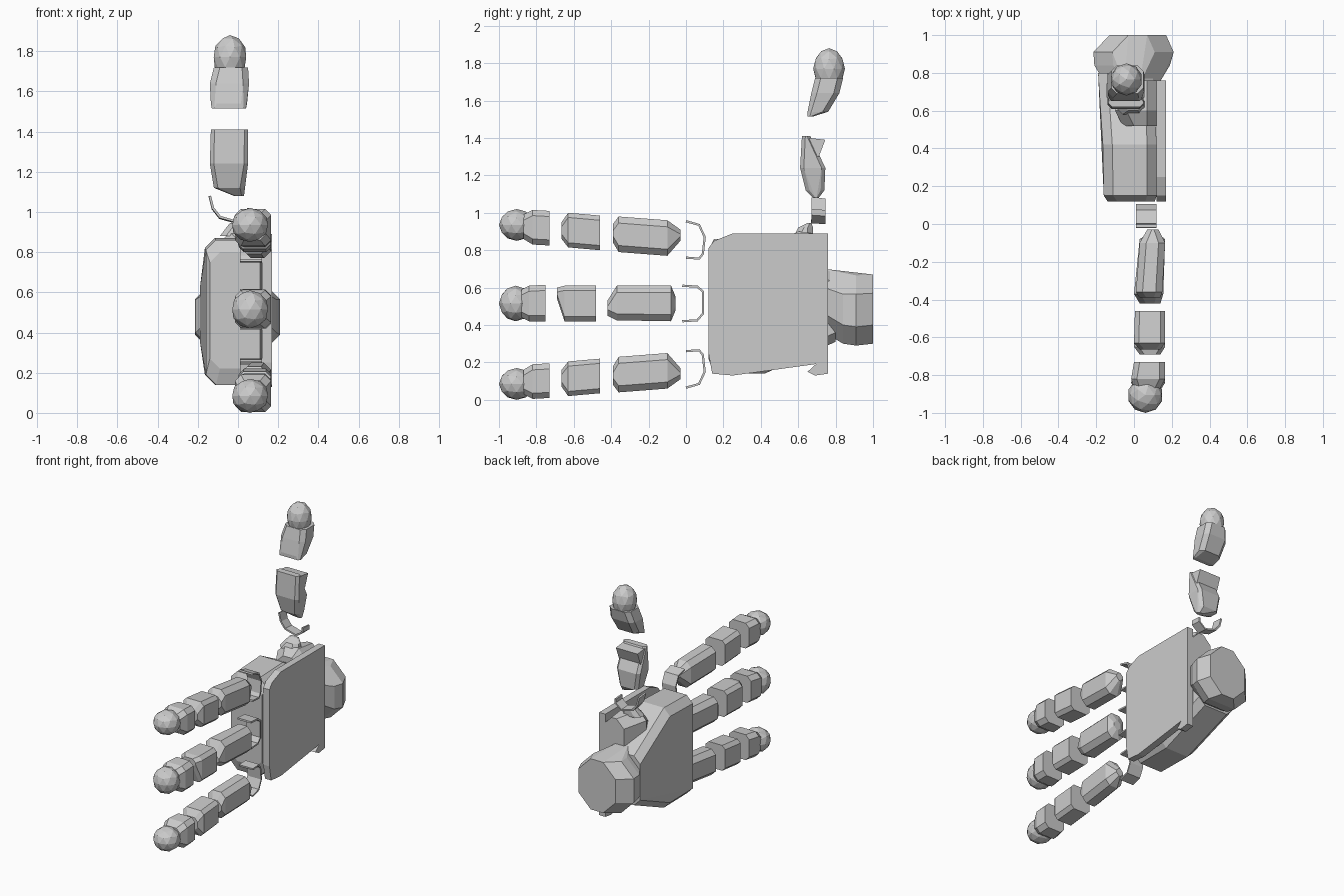
import bpy, bmesh, math
from mathutils import Vector


def finish(name, bm):
    bmesh.ops.recalc_face_normals(bm, faces=bm.faces)
    me = bpy.data.meshes.new(name)
    bm.to_mesh(me)
    bm.free()
    ob = bpy.data.objects.new(name, me)
    bpy.context.collection.objects.link(ob)
    return ob


def hull(name, points):
    bm = bmesh.new()
    for p in points:
        bm.verts.new(p)
    r = bmesh.ops.convex_hull(bm, input=bm.verts)
    junk = {g for g in r["geom_interior"] + r["geom_unused"] if isinstance(g, bmesh.types.BMVert)}
    bmesh.ops.delete(bm, geom=list(junk), context='VERTS')
    return finish(name, bm)


def chamfered(u0, u1, v0, v1, c):
    c = min(c, (u1 - u0) * 0.4, (v1 - v0) * 0.4)
    return [(u0 + c, v0), (u1 - c, v0), (u1, v0 + c), (u1, v1 - c),
            (u1 - c, v1), (u0 + c, v1), (u0, v1 - c), (u0, v0 + c)]


def along_y(name, rings, c=0.03, mirror=False):
    # rings: (y, x0, x1, z0, z1); mirror flips about the middle finger
    pts = [Vector((u, y, 1.02 - v if mirror else v))
           for y, x0, x1, z0, z1 in rings for u, v in chamfered(x0, x1, z0, z1, c)]
    return hull(name, pts)


def along_z(name, rings, c=0.03):
    # rings: (z, x0, x1, y0, y1)
    return hull(name, [Vector((u, v, z)) for z, x0, x1, y0, y1 in rings
                       for u, v in chamfered(x0, x1, y0, y1, c)])


def tip_ball(name, centre, size):
    bm = bmesh.new()
    bmesh.ops.create_icosphere(bm, subdivisions=2, radius=1)
    for v in bm.verts:
        v.co = Vector([c + a * s for c, a, s in zip(centre, v.co, size)])
    return finish(name, bm)


def shell(name, a, b, thickness=0.012):
    # thin curved strip between two matching paths
    bm = bmesh.new()
    va = [bm.verts.new(p) for p in a]
    vb = [bm.verts.new(p) for p in b]
    for i in range(len(a) - 1):
        bm.faces.new((va[i], va[i + 1], vb[i + 1], vb[i]))
    ob = finish(name, bm)
    m = ob.modifiers.new("thickness", 'SOLIDIFY')
    m.thickness = thickness
    m.offset = 0
    return ob


# palm body, tapering back toward the wrist
along_y("palm_body", [(0.12, -0.14, 0.11, 0.22, 0.80), (0.15, -0.16, 0.12, 0.14, 0.86),
                      (0.42, -0.165, 0.12, 0.14, 0.87), (0.80, -0.19, 0.10, 0.31, 0.67)], 0.05)

# faceted wrist
along_y("wrist", [(0.74, -0.15, 0.13, 0.36, 0.70), (0.84, -0.21, 0.19, 0.30, 0.665),
                  (0.91, -0.215, 0.21, 0.29, 0.665), (1.0, -0.13, 0.17, 0.30, 0.67)], 0.10)

# outer palm plate
outline = [(0.12, 0.25), (0.14, 0.14), (0.25, 0.13), (0.64, 0.19), (0.76, 0.20),
           (0.76, 0.89), (0.25, 0.89), (0.15, 0.85), (0.12, 0.81)]
hull("palm_plate", [Vector((x, y, z)) for x in (0.12, 0.17) for y, z in outline])
hull("palm_plate_heel", [Vector((x, y, z)) for x in (0.12, 0.17)
                         for y, z in [(0.65, 0.15), (0.69, 0.13), (0.76, 0.14), (0.76, 0.25)]])

# thumb mount
along_y("thumb_mount", [(0.52, -0.06, 0.13, 0.50, 0.86), (0.60, -0.10, 0.13, 0.45, 0.90),
                        (0.76, -0.03, 0.13, 0.45, 0.88)], 0.06)
along_z("thumb_root", [(0.88, -0.09, 0.06, 0.58, 0.68), (0.92, -0.06, 0.05, 0.60, 0.68),
                       (0.945, -0.04, 0.03, 0.65, 0.67)])

# thumb hinge shell
hook = [(-0.14, 1.08), (-0.125, 1.02), (-0.09, 0.975), (0.0, 0.95), (0.05, 0.99), (0.05, 1.02)]
shell("thumb_hinge", [(x, 0.67, z) for x, z in hook], [(x, 0.745, z - 0.005) for x, z in hook])

# thumb segments
along_z("thumb_lower", [(1.08, -0.02, 0.03, 0.68, 0.71), (1.12, -0.12, 0.03, 0.64, 0.74),
                        (1.24, -0.14, 0.05, 0.61, 0.745), (1.41, -0.135, 0.05, 0.62, 0.665)], 0.02)
hull("thumb_lower_prong", [Vector((x, y, z)) for x in (-0.13, 0.045)
                           for y, z in [(0.66, 1.40), (0.745, 1.39), (0.71, 1.30), (0.66, 1.3)]])
along_z("thumb_upper", [(1.515, -0.13, 0.04, 0.65, 0.68), (1.54, -0.135, 0.045, 0.65, 0.76),
                        (1.64, -0.14, 0.055, 0.67, 0.82), (1.72, -0.12, 0.05, 0.69, 0.84)])
tip_ball("thumb_tip", (-0.04, 0.765, 1.77), (0.085, 0.085, 0.11))


# outer fingers, mirrored above and below the middle finger
for label, flip in (("top", False), ("bottom", True)):
    def fz(z, flip=flip):
        return 1.02 - z if flip else z
    along_y(label + "_finger_lower", [(-0.39, 0.03, 0.14, 0.84, 0.94), (-0.36, 0.01, 0.15, 0.79, 0.98),
                                      (-0.10, 0.03, 0.165, 0.77, 0.96), (-0.03, 0.07, 0.13, 0.85, 0.91)], 0.035, flip)
    along_y(label + "_finger_middle", [(-0.665, 0.03, 0.14, 0.86, 0.95), (-0.63, 0.0, 0.165, 0.815, 1.0),
                                       (-0.46, 0.005, 0.165, 0.80, 0.985)], 0.025, flip)
    along_y(label + "_finger_upper", [(-0.87, 0.0, 0.14, 0.86, 0.99), (-0.82, -0.015, 0.165, 0.83, 1.015),
                                      (-0.73, 0.0, 0.165, 0.825, 1.01)], 0.03, flip)
    tip_ball(label + "_fingertip", (0.06, -0.905, fz(0.935)), (0.093, 0.095, 0.085))
    arc = [(0.0, 0.955), (0.07, 0.935), (0.10, 0.87), (0.09, 0.78), (0.07, 0.755), (0.0, 0.76)]
    shell(label + "_knuckle", [(0.01, y, fz(z)) for y, z in arc], [(0.12, y, fz(z)) for y, z in arc])

# middle finger
along_y("center_finger_lower", [(-0.42, 0.03, 0.14, 0.45, 0.53), (-0.37, 0.0, 0.155, 0.425, 0.61),
                                (-0.08, 0.03, 0.165, 0.42, 0.61), (-0.055, 0.07, 0.13, 0.48, 0.55)], 0.035)
along_y("center_finger_middle", [(-0.69, 0.03, 0.14, 0.54, 0.60), (-0.65, 0.0, 0.165, 0.42, 0.61),
                                 (-0.48, 0.005, 0.165, 0.42, 0.61)], 0.025)
along_y("center_finger_upper", [(-0.88, 0.0, 0.14, 0.44, 0.59), (-0.84, -0.015, 0.165, 0.42, 0.61),
                                (-0.75, 0.0, 0.165, 0.42, 0.615)], 0.03)
tip_ball("center_fingertip", (0.06, -0.91, 0.515), (0.093, 0.09, 0.095))
arc = [(-0.02, 0.61), (0.06, 0.605), (0.09, 0.58), (0.09, 0.46), (0.06, 0.425), (-0.02, 0.42)]
shell("center_knuckle", [(0.01, y, z) for y, z in arc], [(0.12, y, z) for y, z in arc])
